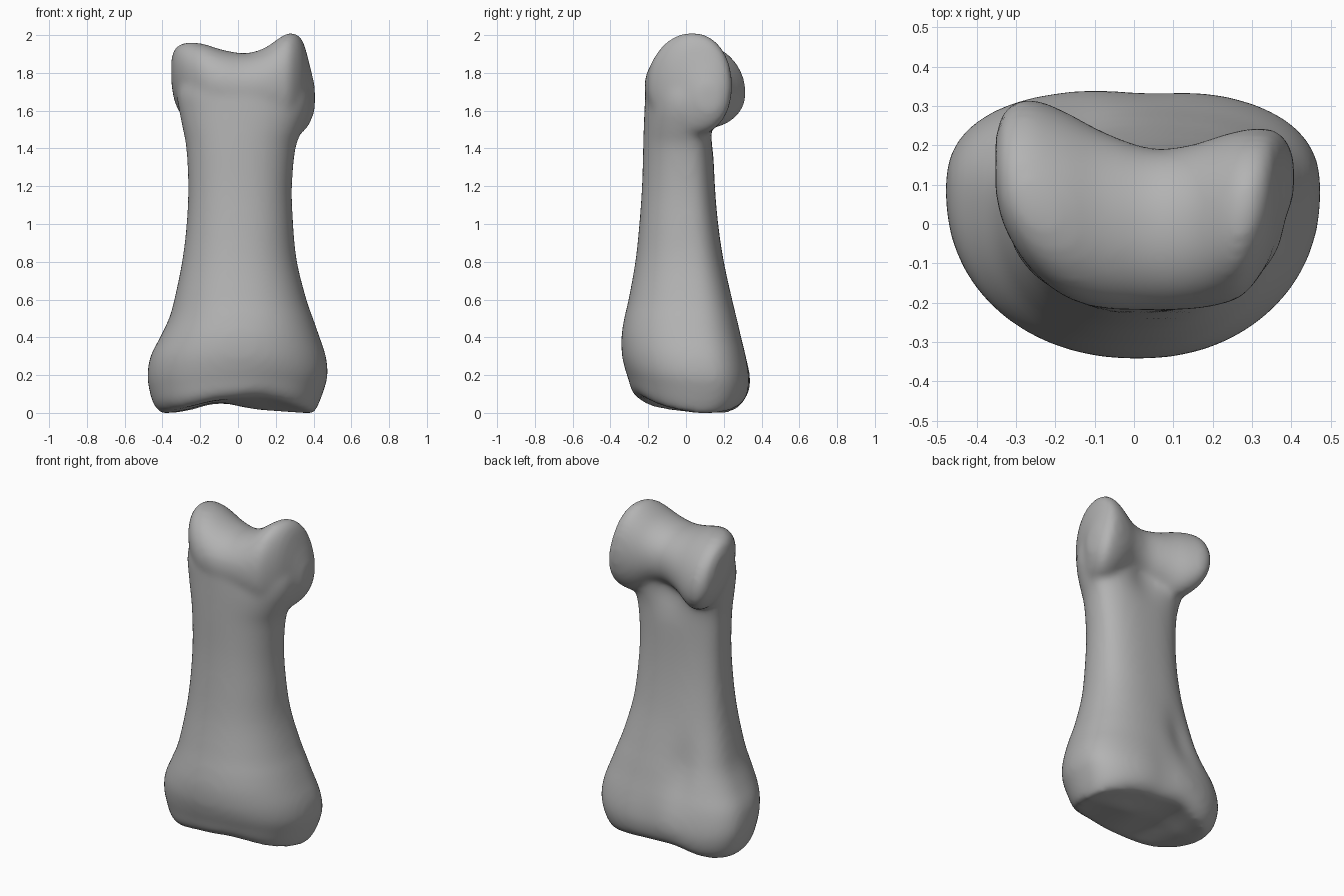
import bpy
import bmesh
from math import cos, sin, pi, exp

SIDES = 72

cube = bpy.data.objects.get("Cube")
if cube:
    bpy.data.objects.remove(cube, do_unlink=True)


def spline_rows(rows, steps=4):
    """Fill in smooth in-between stations through the given ones."""
    result = []
    last = len(rows) - 1
    for i in range(last):
        before, a, b, after = rows[max(i - 1, 0)], rows[i], rows[i + 1], rows[min(i + 2, last)]
        for k in range(steps):
            t = k / steps
            result.append([
                q + t * ((r - p) + t * ((2 * p - 5 * q + 4 * r - s) + t * (3 * (q - r) + s - p))) / 2
                for p, q, r, s in zip(before, a, b, after)])
    result.append(list(rows[-1]))
    return result


def rounded(value, power):
    """Signed power used for superellipse outlines."""
    return (1 if value >= 0 else -1) * abs(value) ** (2 / power)


def bump(value, centre, width):
    """Soft bell used for hollows and notches."""
    return exp(-((value - centre) / width) ** 2)


def loft(bm, rings):
    """Skin a closed shell over a series of rings."""
    loops = [[bm.verts.new(co) for co in ring] for ring in rings]
    for low, high in zip(loops, loops[1:]):
        for i in range(SIDES):
            j = (i + 1) % SIDES
            bm.faces.new((low[i], low[j], high[j], high[i]))
    bm.faces.new(loops[0][::-1])
    bm.faces.new(loops[-1])


def underside_lift(x, y):
    """Height of the hollow lower joint surface above the ground."""
    rim = min(max((0.06 - y) / 0.32, 0), 1)
    back = min(max((y - 0.1) / 0.15, 0), 1)
    front_edge = rim * (0.035 + 0.06 * bump(x, 0.14, 0.22))
    notch = 0.04 * bump(x, -0.12, 0.13) * (1 - 0.5 * rim)
    return front_edge + notch + 0.035 * back * bump(x, 0.12, 0.2)


def shaft_ring(z, right, left, front, back, shrink=1):
    """Section with a round front and a flatter back with shallow hollows."""
    ring = []
    wide_y = front + 0.62 * (back - front)
    for i in range(SIDES):
        a = 2 * pi * i / SIDES
        c, s = cos(a), sin(a)
        power = 2.5 if s > 0 else 2.2
        x = (left + right) / 2 + shrink * (left - right) / 2 * rounded(c, power)
        reach = back - wide_y if s > 0 else wide_y - front
        y = wide_y + shrink * reach * rounded(s, power)
        if s > 0:
            low_groove = 0.03 * bump(z, 0.5, 0.18) * bump(x, -0.14, 0.09)
            base_dip = 0.012 * bump(z, 0.1, 0.25) * bump(x, 0.04, 0.1)
            neck_hollow = 0.05 * bump(z, 1.58, 0.13) * bump(x, 0.02, 0.13)
            y -= s * (low_groove + base_dip + neck_hollow)
        fade = max(0, 1 - z / 0.3)
        lift = underside_lift(x, y) + 0.025 * (1 - shrink)
        ring.append((x, y, z + fade * lift))
    return ring


def head_ring(x, front, back, bottom, top):
    """Rounded section of the upper joint, leaning back on the right knuckle."""
    ring = []
    mid_y, mid_z = (front + back) / 2, (bottom + top) / 2
    for i in range(SIDES):
        a = 2 * pi * i / SIDES
        dz = (top - bottom) / 2 * rounded(sin(a), 2.1)
        y = mid_y + (back - front) / 2 * rounded(cos(a), 2.1)
        ring.append((x, y - 0.9 * max(0, -x) * dz, mid_z + dz))
    return ring


# Shaft, flared base and neck: height, right edge, left edge, front, back
shaft = [
    (-0.005, -0.405, 0.40, -0.25, 0.28),
    (0.04, -0.445, 0.425, -0.285, 0.323),
    (0.12, -0.47, 0.455, -0.303, 0.343),
    (0.2, -0.48, 0.475, -0.322, 0.34),
    (0.3, -0.463, 0.465, -0.339, 0.322),
    (0.4, -0.412, 0.432, -0.342, 0.295),
    (0.5, -0.365, 0.397, -0.327, 0.27),
    (0.6, -0.337, 0.362, -0.304, 0.245),
    (0.8, -0.296, 0.312, -0.268, 0.2),
    (1.0, -0.272, 0.292, -0.247, 0.17),
    (1.2, -0.264, 0.286, -0.233, 0.153),
    (1.4, -0.274, 0.305, -0.227, 0.147),
    (1.5, -0.292, 0.342, -0.224, 0.155),
    (1.6, -0.312, 0.378, -0.22, 0.17),
    (1.7, -0.322, 0.38, -0.213, 0.17),
    (1.8, -0.28, 0.33, -0.185, 0.13),
]

# Saddle-shaped head: x, front, back, bottom, top
head = [
    (-0.352, 0.08, 0.22, 1.73, 1.88),
    (-0.33, 0.0, 0.28, 1.63, 1.935),
    (-0.27, -0.1, 0.312, 1.54, 1.96),
    (-0.18, -0.18, 0.285, 1.5, 1.952),
    (-0.08, -0.215, 0.235, 1.53, 1.92),
    (0.04, -0.22, 0.193, 1.55, 1.903),
    (0.14, -0.218, 0.2, 1.53, 1.93),
    (0.22, -0.205, 0.225, 1.48, 1.985),
    (0.28, -0.18, 0.24, 1.46, 2.014),
    (0.34, -0.1, 0.243, 1.48, 1.975),
    (0.38, 0.0, 0.225, 1.53, 1.84),
    (0.407, 0.07, 0.17, 1.6, 1.73),
]

bm = bmesh.new()
underside = [shaft_ring(*shaft[0], shrink=k / 6) for k in range(1, 6)]
loft(bm, underside + [shaft_ring(*row) for row in spline_rows(shaft)])
loft(bm, [head_ring(*row) for row in spline_rows(head)])
bmesh.ops.recalc_face_normals(bm, faces=bm.faces)
mesh = bpy.data.meshes.new("finger_bone")
bm.to_mesh(mesh)
bm.free()
bone = bpy.data.objects.new("finger_bone", mesh)
bpy.context.collection.objects.link(bone)

# Fuse both shells into one soft surface
remesh = bone.modifiers.new("fuse", 'REMESH')
remesh.mode = 'VOXEL'
remesh.voxel_size = 0.016
soften = bone.modifiers.new("soften", 'SMOOTH')
soften.factor = 0.5
soften.iterations = 18
bpy.context.view_layer.update()
graph = bpy.context.evaluated_depsgraph_get()
fused = bpy.data.meshes.new_from_object(bone.evaluated_get(graph))
bone.modifiers.clear()
bone.data = fused

# Rest the bone on the ground
low = min(v.co.z for v in fused.vertices)
for v in fused.vertices:
    v.co.z -= low
for face in fused.polygons:
    face.use_smooth = True

# Plain grey bone
grey = bpy.data.materials.new("bone_grey")
grey.use_nodes = True
colour = (0.45, 0.45, 0.45, 1)
grey.diffuse_color = colour
grey.node_tree.nodes["Principled BSDF"].inputs["Base Color"].default_value = colour
fused.materials.clear()
fused.materials.append(grey)
